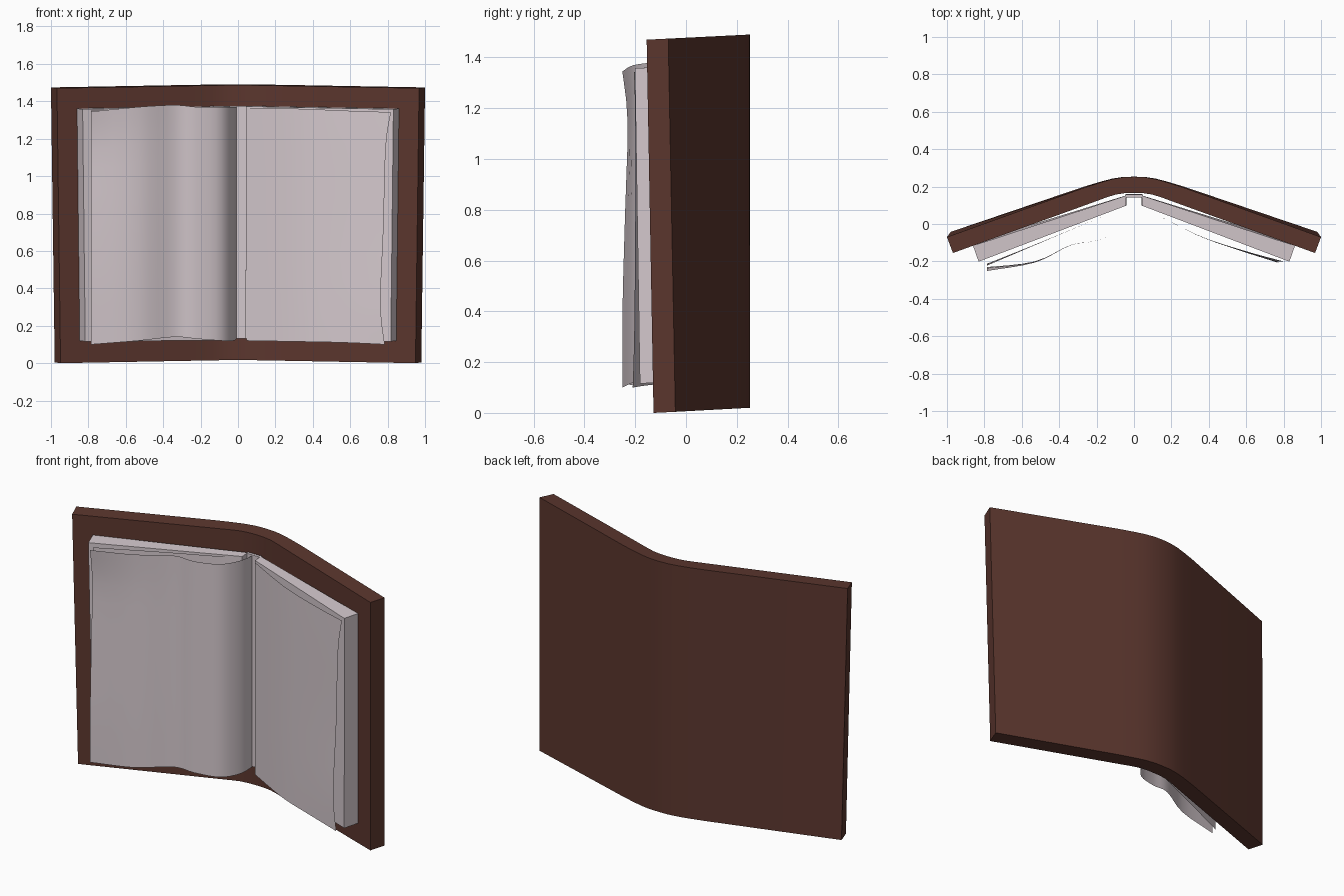
import bpy, bmesh, math

if "Cube" in bpy.data.objects:
    bpy.data.objects.remove(bpy.data.objects["Cube"])


def material(name, rgb):
    m = bpy.data.materials.new(name)
    m.diffuse_color = (*rgb, 1)
    m.use_nodes = True
    m.node_tree.nodes["Principled BSDF"].inputs["Base Color"].default_value = m.diffuse_color
    return m


brown = material("brown leather", (0.105, 0.037, 0.027))
paper = material("pale paper", (0.66, 0.58, 0.61))


def place(x, y, z):
    """The book opens slightly wider at the bottom and leans a little."""
    t = z / 1.47
    return (x * (0.98 + 0.02 * t), y + (1 - t) * 0.028 * abs(x),
            z + 0.05 * (y + 0.155))


def finish(name, bm, mat):
    me = bpy.data.meshes.new(name)
    bm.to_mesh(me)
    bm.free()
    me.materials.append(mat)
    ob = bpy.data.objects.new(name, me)
    bpy.context.collection.objects.link(ob)
    bpy.ops.object.select_all(action='DESELECT')
    ob.select_set(True)
    bpy.context.view_layer.objects.active = ob
    bpy.ops.object.shade_smooth_by_angle(angle=math.radians(35))
    return ob


def slab(name, front, back, z0, z1, mat):
    """Solid between two matching plan curves, from z0 to z1."""
    bm = bmesh.new()
    rows = [[bm.verts.new(place(x, y, z)) for x, y in curve]
            for curve, z in ((front, z0), (back, z0), (back, z1), (front, z1))]
    for a, b in zip(rows, rows[1:] + rows[:1]):
        for i in range(len(a) - 1):
            bm.faces.new((a[i], a[i + 1], b[i + 1], b[i]))
    for i in (0, -1):
        bm.faces.new([r[i] for r in rows])
    bmesh.ops.recalc_face_normals(bm, faces=bm.faces)
    return finish(name, bm, mat)


def mirrored(half):
    return [(-x, y) for x, y in half if x > 0] + [p for p in reversed(half)]


def smooth_path(pts, n=4):
    """Catmull-Rom curve through points of any dimension."""
    p = [pts[0]] + pts + [pts[-1]]
    out = []
    for i in range(1, len(p) - 2):
        for k in range(n):
            t = k / n
            out.append(tuple(0.5 * (2 * b + (c - a) * t + (2 * a - 5 * b + 4 * c - d) * t * t
                                    + (3 * b - a - 3 * c + d) * t ** 3)
                             for a, b, c, d in zip(*p[i - 1:i + 3])))
    return out + [pts[-1]]


def sheet(name, path, edge):
    """Loose page. path: x, y, z bottom, z top. edge: height, dx, dy at the free end."""
    path, edge = smooth_path(path), smooth_path(edge, 3)
    bm = bmesh.new()
    end = abs(path[-1][0])
    rows = []
    for t, dx, dy in edge:
        row = []
        for x, y, zb, zt in path:
            w = (abs(x) / end) ** 3
            row.append(bm.verts.new((x + dx * w, y + dy * w, zb + (zt - zb) * t)))
        rows.append(row)
    for a, b in zip(rows, rows[1:]):
        for i in range(len(a) - 1):
            bm.faces.new((a[i], a[i + 1], b[i + 1], b[i]))
    bmesh.ops.recalc_face_normals(bm, faces=bm.faces)
    if sum(f.normal.y * f.calc_area() for f in bm.faces) > 0:
        bmesh.ops.reverse_faces(bm, faces=bm.faces)
    return finish(name, bm, paper)


# Bent cover with a rounded spine
outer = [(1.0, -0.07), (0.27, 0.193), (0.18, 0.222), (0.12, 0.239), (0.06, 0.25)]
inner = [(0.968, -0.155), (0.24, 0.108), (0.15, 0.141), (0.10, 0.157), (0.05, 0.165)]
arc = lambda half, mid: ([(-x, y) for x, y in half] + [(0, mid)]
                         + [(x, y) for x, y in reversed(half)])
slab("cover", arc(inner, 0.167), arc(outer, 0.253), 0.0, 1.47, brown)

# Page blocks on both sides of the spine
for s, side in ((-1, "left"), (1, "right")):
    slab(side + "_page_block",
         [(s * 0.042, 0.098), (s * 0.832, -0.203)],
         [(s * 0.042, 0.152), (s * 0.862, -0.118)], 0.118, 1.36, paper)

# Binding strip in the gutter
slab("binding_strip", [(-0.045, 0.142), (0.045, 0.142)],
     [(-0.045, 0.158), (0.045, 0.158)], 0.118, 1.36, paper)

# Lifted, curling page
sheet("curling_page",
      [(-0.008, 0.14, 0.13, 1.37), (-0.025, 0.05, 0.12, 1.37), (-0.09, -0.045, 0.12, 1.37),
       (-0.22, -0.093, 0.13, 1.37), (-0.34, -0.113, 0.14, 1.38),
       (-0.53, -0.202, 0.12, 1.37), (-0.785, -0.237, 0.10, 1.345)],
      [(0, 0, -0.013), (0.25, 0, -0.013), (0.55, 0, -0.003), (0.84, 0, 0.007), (1, 0, -0.014)])

# Pages resting on the blocks
sheet("left_flat_page",
      [(-0.05, 0.09, 0.12, 1.365), (-0.4, -0.058, 0.12, 1.36), (-0.785, -0.222, 0.11, 1.35)],
      [(0, 0, 0), (0.5, 0, 0.01), (1, 0, 0)])
sheet("right_flat_page",
      [(0.045, 0.092, 0.12, 1.365), (0.33, -0.055, 0.115, 1.36),
       (0.57, -0.138, 0.11, 1.35), (0.80, -0.202, 0.10, 1.342)],
      [(0, -0.015, -0.008), (0.17, -0.038, -0.002), (0.5, -0.022, 0.002),
       (0.85, -0.01, 0.002), (1, 0.018, -0.003)])
